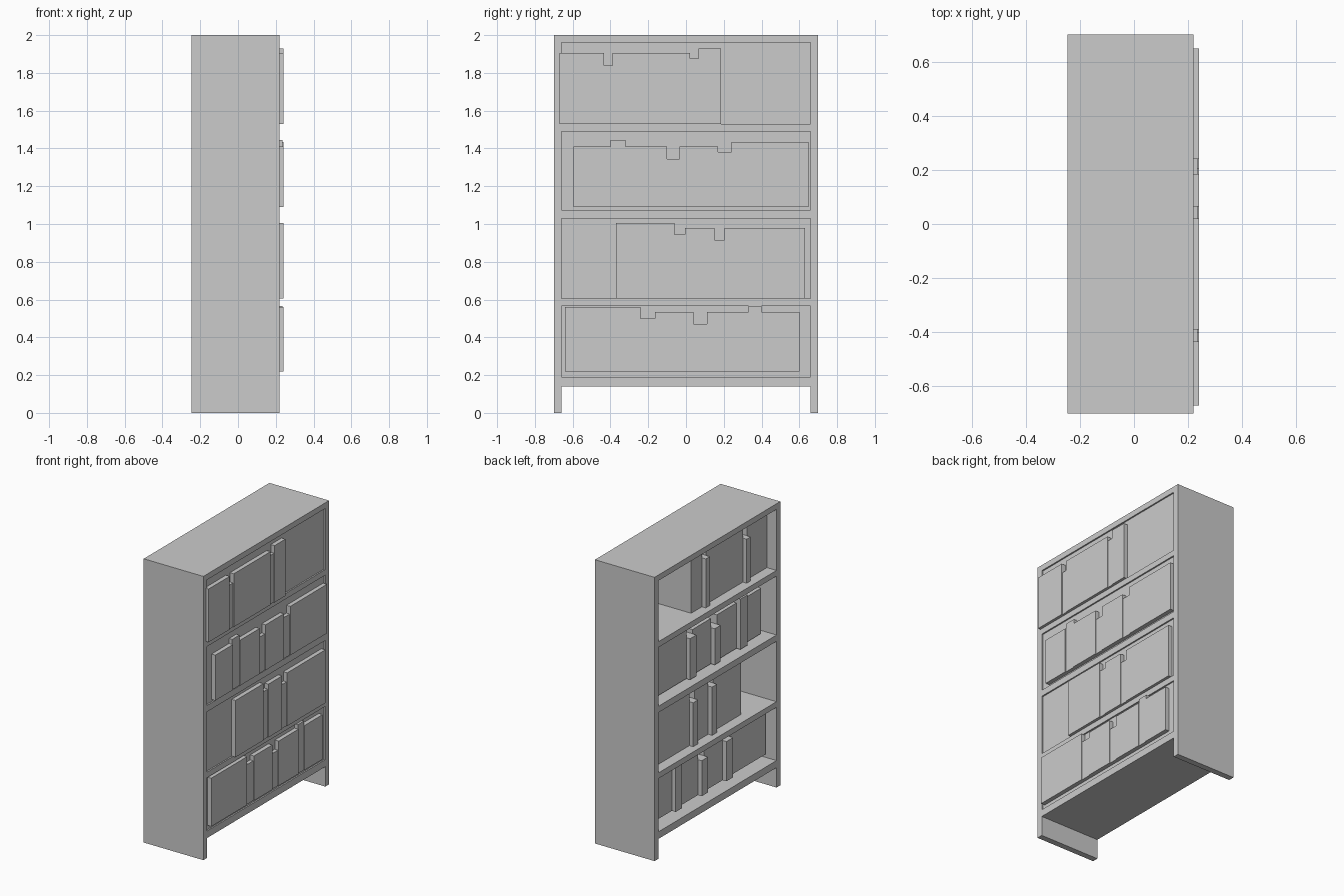
import bpy
import bmesh

if "Cube" in bpy.data.objects:
    bpy.data.objects.remove(bpy.data.objects["Cube"])


def add_box(bm, lo, hi):
    """Add one box given by two opposite corners."""
    verts = bmesh.ops.create_cube(bm, size=1.0)["verts"]
    for v in verts:
        for i in range(3):
            v.co[i] = lo[i] if v.co[i] < 0 else hi[i]


def make_object(name, boxes):
    """Make one mesh object out of a list of boxes."""
    bm = bmesh.new()
    for lo, hi in boxes:
        add_box(bm, lo, hi)
    mesh = bpy.data.meshes.new(name)
    bm.to_mesh(mesh)
    bm.free()
    obj = bpy.data.objects.new(name, mesh)
    bpy.context.collection.objects.link(obj)
    return obj


X0, X1 = -0.245, 0.22      # open side and backed side of the case
HALF, WALL, TOP = 0.70, 0.042, 2.0
INNER = HALF - WALL

# Side panels, running down to form the feet
for name, s in (("left_side_panel", -1), ("right_side_panel", 1)):
    ya, yb = sorted((s * INNER, s * HALF))
    make_object(name, [((X0, ya, 0), (X1, yb, TOP))])

# Top, bottom and the three shelves between them
boards = {
    "top_board": (1.96, TOP),
    "upper_shelf": (1.49, 1.53),
    "middle_shelf": (1.03, 1.075),
    "lower_shelf": (0.565, 0.605),
    "bottom_board": (0.14, 0.19),
}
for name, (za, zb) in boards.items():
    make_object(name, [((X0, -INNER, za), (X1, INNER, zb))])

# Thin back panel, slightly inset
make_object("back_panel", [((0.195, -INNER, 0.17), (0.21, INNER, 1.97))])

# Book rows: base height, start y, then (end y, top z) for each run of books
rows = {
    "top_books": (1.53, -0.67, [(-0.435, 1.905), (-0.39, 1.84), (0.02, 1.905),
                                (0.065, 1.875), (0.185, 1.93)]),
    "upper_books": (1.09, -0.595, [(-0.40, 1.41), (-0.32, 1.445), (-0.10, 1.41),
                                   (-0.035, 1.345), (0.17, 1.41), (0.24, 1.38),
                                   (0.648, 1.435)]),
    "middle_books": (0.605, -0.37, [(-0.06, 1.005), (-0.005, 0.945), (0.15, 0.98),
                                    (0.205, 0.915), (0.63, 0.98)]),
    "lower_books": (0.22, -0.64, [(-0.24, 0.56), (-0.165, 0.50), (0.04, 0.535),
                                  (0.11, 0.47), (0.33, 0.535), (0.40, 0.565),
                                  (0.60, 0.535)]),
}
for name, (base, y, runs) in rows.items():
    boxes = []
    for end, top in runs:
        # Single thin books are pulled out a little further than the blocks
        thin = end - y < 0.1
        boxes.append(((-0.20 if thin else -0.17, y, base),
                      (0.235 if thin else 0.24, end, top)))
        y = end
    make_object(name, boxes)
